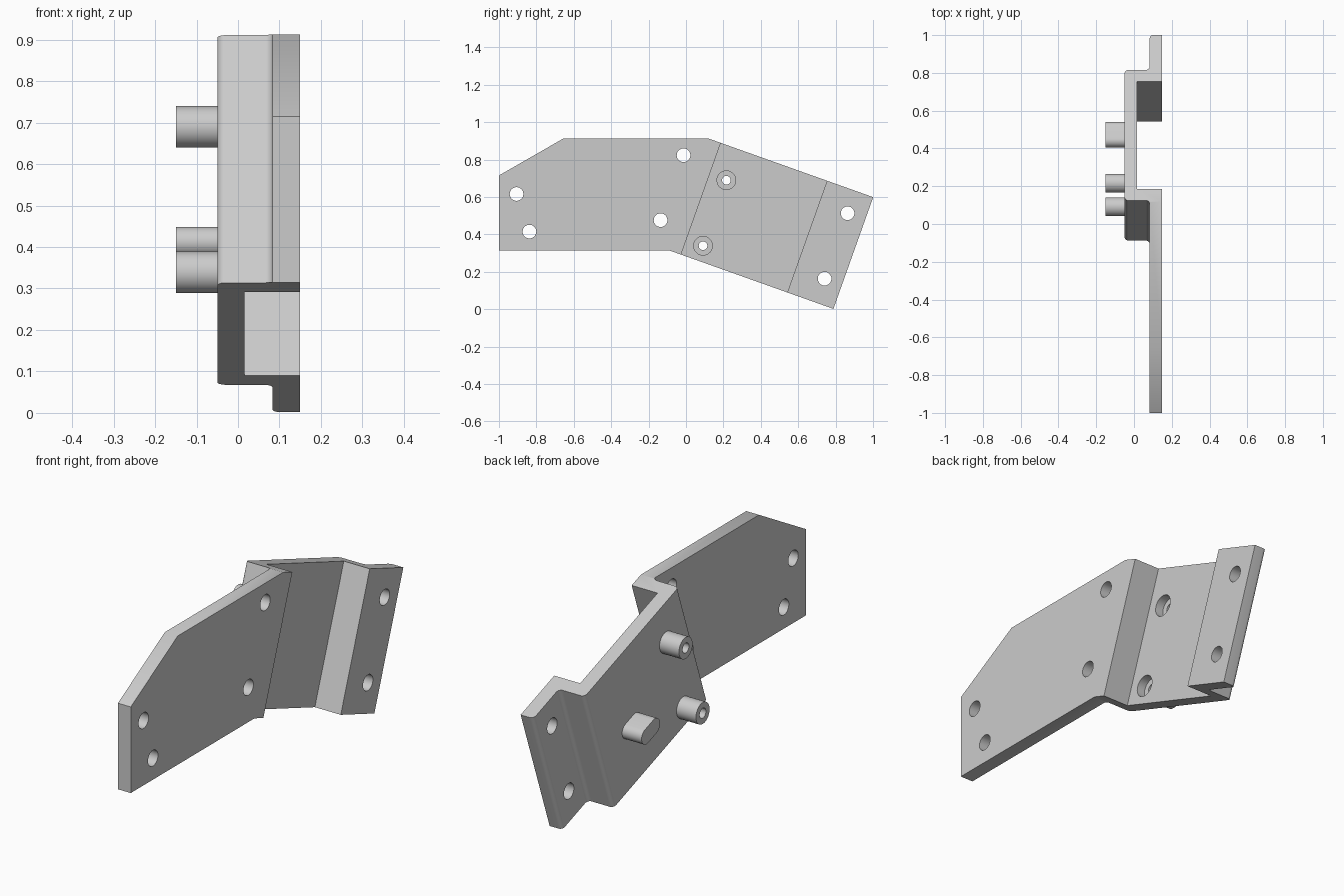
import bpy
import bmesh
from math import sin, cos, pi, radians
from mathutils import Vector

old = bpy.data.objects.get("Cube")
if old:
    bpy.data.objects.remove(old, do_unlink=True)

grey = bpy.data.materials.new("light grey metal")
grey.use_nodes = True
colour = (0.6, 0.6, 0.6, 1)
grey.diffuse_color = colour
grey.node_tree.nodes["Principled BSDF"].inputs["Base Color"].default_value = colour

# Arm frame: u runs along the sloping arm, w across it
TILT = radians(19.6)
C, S = cos(TILT), sin(TILT)
W_LOW, W_HIGH = 0.266, 0.9
BACK, FRONT = -0.05, 0.083      # outer skins of raised sheet and plate
BACK_IN, FRONT_IN = 0.016, 0.149


def yz(u, w):
    return (u * C + w * S, w * C - u * S)


def prism(name, points, offset):
    """Closed solid: a planar outline pushed along an offset."""
    bm = bmesh.new()
    face = bm.faces.new([bm.verts.new(p) for p in points])
    new = bmesh.ops.extrude_face_region(bm, geom=[face], use_keep_orig=True)["geom"]
    verts = [g for g in new if isinstance(g, bmesh.types.BMVert)]
    bmesh.ops.translate(bm, verts=verts, vec=offset)
    bmesh.ops.recalc_face_normals(bm, faces=bm.faces[:])
    mesh = bpy.data.meshes.new(name)
    bm.to_mesh(mesh)
    bm.free()
    mesh.materials.append(grey)
    obj = bpy.data.objects.new(name, mesh)
    bpy.context.collection.objects.link(obj)
    return obj


def slab(name, outline, x0, x1):
    return prism(name, [(x0, y, z) for y, z in outline], (x1 - x0, 0, 0))


def circle(centre, r, n=48):
    return [(centre[0] + r * cos(2 * pi * i / n), centre[1] + r * sin(2 * pi * i / n))
            for i in range(n)]


def rounded(corners, steps=6):
    """Replace each right-angled corner that has a radius by an arc."""
    out = []
    for i, (x, u, r) in enumerate(corners):
        p = Vector((x, u))
        if r == 0:
            out.append(p)
            continue
        before = (Vector(corners[i - 1][:2]) - p).normalized()
        after = (Vector(corners[(i + 1) % len(corners)][:2]) - p).normalized()
        mid = p + (before + after) * r
        for k in range(steps + 1):
            t = pi / 2 * k / steps
            out.append(mid - r * (after * cos(t) + before * sin(t)))
    return out


def boolean(obj, cutter, operation):
    mod = obj.modifiers.new("cut", "BOOLEAN")
    mod.operation = operation
    mod.solver = "EXACT"
    mod.object = cutter
    bpy.context.view_layer.objects.active = obj
    bpy.ops.object.modifier_apply(modifier=mod.name)


def cut_hole(objects, centre, r, x0, x1):
    cutter = slab("hole_cutter", circle(centre, r), x0, x1)
    for obj in objects:
        boolean(obj, cutter, "DIFFERENCE")
    bpy.data.objects.remove(cutter, do_unlink=True)


# Bent sheet: stepped section pushed across the arm
R = 0.02
section = rounded([
    (FRONT_IN, -1.6, 0), (FRONT, -1.6, 0), (FRONT, -0.188, R), (BACK, -0.188, R),
    (BACK, 0.545, R), (FRONT, 0.545, R), (FRONT, 0.742, R), (FRONT_IN, 0.742, 0),
    (FRONT_IN, 0.48, 0), (BACK_IN, 0.48, 0), (BACK_IN, -0.123, 0), (FRONT_IN, -0.123, 0)])
bracket = prism("bracket", [(x, *yz(u, -0.4)) for x, u in section],
                (0, 1.7 * S, 1.7 * C))

# Trim the sheet to its side outline
top, bottom = 0.913, 0.315
outline = [(-1, bottom), (-1, 0.715), (-0.655, top), ((W_HIGH - top * C) / S, top),
           yz(0.85, W_HIGH), yz(0.85, W_LOW), ((W_LOW - bottom * C) / S, bottom)]
trim = slab("outline_cutter", outline, -0.3, 0.4)
boolean(bracket, trim, "INTERSECT")
bpy.data.objects.remove(trim, do_unlink=True)

# Mounting holes in the long plate and the end flange
for centre in [(-0.906, 0.616), (-0.837, 0.415), (-0.013, 0.823), (-0.136, 0.476),
               (0.864, 0.513), (0.741, 0.163)]:
    cut_hole([bracket], centre, 0.0365, 0.05, 0.2)

# Hollow pegs, each with a counterbore behind it
parts = [bracket]
for name, w in (("upper_peg", 0.722), ("lower_peg", 0.35)):
    centre = yz(-0.028, w)
    peg = slab(name, circle(centre, 0.05), -0.15, BACK + 0.005)
    cut_hole([bracket], centre, 0.05, -0.025, 0.3)
    cut_hole([bracket, peg], centre, 0.023, -0.25, 0.3)
    parts.append(peg)

# Solid locating key with rounded ends, lying along the arm
key = []
for side in (1, -1):
    for i in range(17):
        a = pi * i / 16 - pi / 2
        key.append(yz(0.311 + side * (0.033 + 0.0365 * cos(a)),
                      0.536 + side * 0.0365 * sin(a)))
parts.append(slab("locating_key", key, -0.15, BACK + 0.005))

# Smooth the curves, keep the edges crisp
bpy.ops.object.select_all(action="DESELECT")
for obj in parts:
    obj.select_set(True)
bpy.context.view_layer.objects.active = bracket
bpy.ops.object.shade_smooth_by_angle(angle=radians(30))
